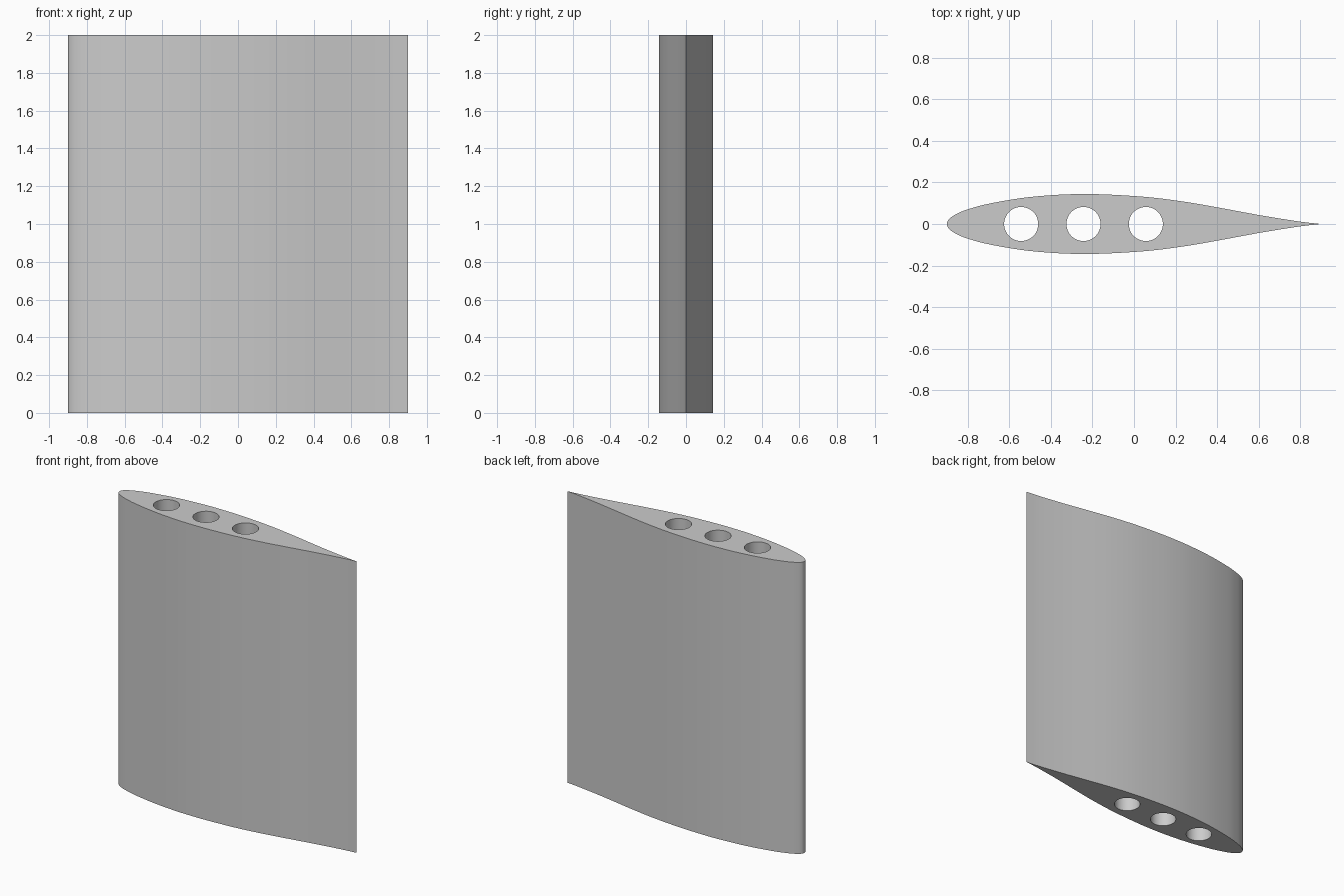
import bpy
import bmesh
import math
from mathutils import Vector
from mathutils.geometry import interpolate_bezier

HEIGHT = 2.0
HOLE_RADIUS = 0.082
HOLE_CENTRES = (-0.543, -0.243, 0.057)

default_cube = bpy.data.objects.get("Cube")
if default_cube:
    bpy.data.objects.remove(default_cube, do_unlink=True)

# Plain grey material
grey = bpy.data.materials.new("plain grey")
grey.use_nodes = True
grey.diffuse_color = (0.6, 0.6, 0.6, 1)
grey.node_tree.nodes["Principled BSDF"].inputs["Base Color"].default_value = (0.6, 0.6, 0.6, 1)

# Half section from nose to tail: position along the chord, half thickness
HALF_SECTION = [
    (-0.9, 0), (-0.891, 0.023), (-0.855, 0.048), (-0.81, 0.067),
    (-0.72, 0.093), (-0.54, 0.125), (-0.36, 0.141), (-0.22, 0.144),
    (-0.09, 0.14), (0.09, 0.127), (0.27, 0.103), (0.45, 0.071),
    (0.63, 0.038), (0.81, 0.01), (0.9, 0),
]


def smooth_profile(points, steps):
    """Pass a smooth curve through the points."""
    pts = [Vector(p) for p in points]
    # mirrored point ahead of the nose keeps it round
    pts = [Vector((pts[1].x, -pts[1].y))] + pts + [pts[-1] * 2 - pts[-2]]
    path = []
    for a, b, c, d in zip(pts, pts[1:], pts[2:], pts[3:]):
        span = (c - b).length
        start = (c - a) * span / ((c - b).length + (b - a).length) / 3
        end = (d - b) * span / ((d - c).length + span) / 3
        path += interpolate_bezier(b, b + start, c - end, c, steps + 1)[:-1]
    return path + [pts[-2]]


def extrude_outline(name, outline, bottom, top):
    """Raise a closed outline into a solid."""
    bm = bmesh.new()
    base = bm.faces.new([bm.verts.new((p[0], p[1], bottom)) for p in outline])
    grown = bmesh.ops.extrude_face_region(bm, geom=[base])["geom"]
    raised = [v for v in grown if isinstance(v, bmesh.types.BMVert)]
    bmesh.ops.translate(bm, verts=raised, vec=(0, 0, top - bottom))
    bmesh.ops.recalc_face_normals(bm, faces=bm.faces)
    mesh = bpy.data.meshes.new(name)
    bm.to_mesh(mesh)
    bm.free()
    mesh.materials.append(grey)
    obj = bpy.data.objects.new(name, mesh)
    bpy.context.collection.objects.link(obj)
    return obj


# Wing body, mirrored across the chord
upper = smooth_profile(HALF_SECTION, 4)
lower = [Vector((p.x, -p.y)) for p in reversed(upper[1:-1])]
wing = extrude_outline("wing_section", upper + lower, 0, HEIGHT)

# Round spar holes through the full height
for number, centre in enumerate(HOLE_CENTRES):
    circle = [(centre + HOLE_RADIUS * math.cos(math.tau * i / 48),
               HOLE_RADIUS * math.sin(math.tau * i / 48)) for i in range(48)]
    cutter = extrude_outline(f"spar_hole_cutter_{number + 1}", circle, -0.1, HEIGHT + 0.1)
    cut = wing.modifiers.new(f"spar hole {number + 1}", "BOOLEAN")
    cut.operation = "DIFFERENCE"
    cut.solver = "EXACT"
    cut.object = cutter

# Apply the cuts and discard the cutters
bpy.ops.object.select_all(action="DESELECT")
wing.select_set(True)
bpy.context.view_layer.objects.active = wing
for cut in list(wing.modifiers):
    cutter = cut.object
    bpy.ops.object.modifier_apply(modifier=cut.name)
    bpy.data.objects.remove(cutter, do_unlink=True)

bpy.ops.object.shade_smooth_by_angle(angle=math.radians(30))
